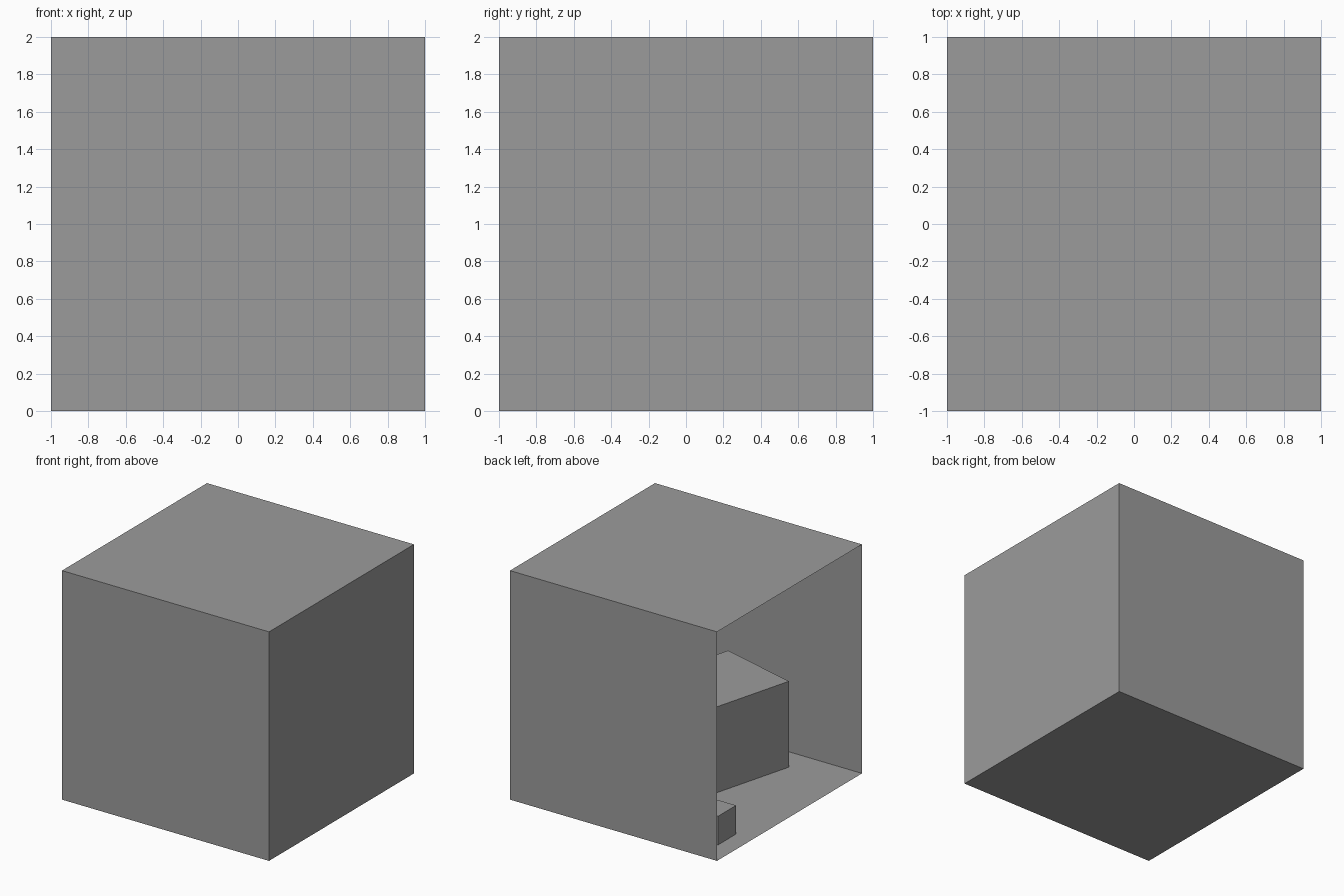
import bpy, bmesh
from math import radians
from mathutils import Matrix

if "Cube" in bpy.data.objects:
    bpy.data.objects.remove(bpy.data.objects["Cube"])

grey = bpy.data.materials.new("dark_grey")
grey.diffuse_color = (0.33, 0.33, 0.33, 1)
grey.use_nodes = True
grey.node_tree.nodes["Principled BSDF"].inputs["Base Color"].default_value = grey.diffuse_color


def box(name, size, centre, turn=0.0, open_left=False):
    """Cube resting on the floor; optionally without its -x face."""
    bm = bmesh.new()
    bmesh.ops.create_cube(bm, size=size)
    if open_left:
        left = [f for f in bm.faces if f.normal.x < -0.9]
        bmesh.ops.delete(bm, geom=left, context='FACES_ONLY')
    bmesh.ops.transform(bm, verts=bm.verts, matrix=Matrix.Translation((0, 0, size / 2)))
    mesh = bpy.data.meshes.new(name)
    bm.to_mesh(mesh)
    bm.free()
    mesh.materials.append(grey)
    obj = bpy.data.objects.new(name, mesh)
    obj.location = (centre[0], centre[1], 0)
    obj.rotation_euler.z = radians(turn)
    bpy.context.collection.objects.link(obj)
    return obj


# Thin-walled room, open on the left side
box("room_shell", 2.0, (0, 0), open_left=True)

# Large turned block near the front wall
box("large_block", 0.75, (0, -0.5), turn=-15)

# Small straight block near the opening
box("small_block", 0.25, (-0.71, 0.626))
